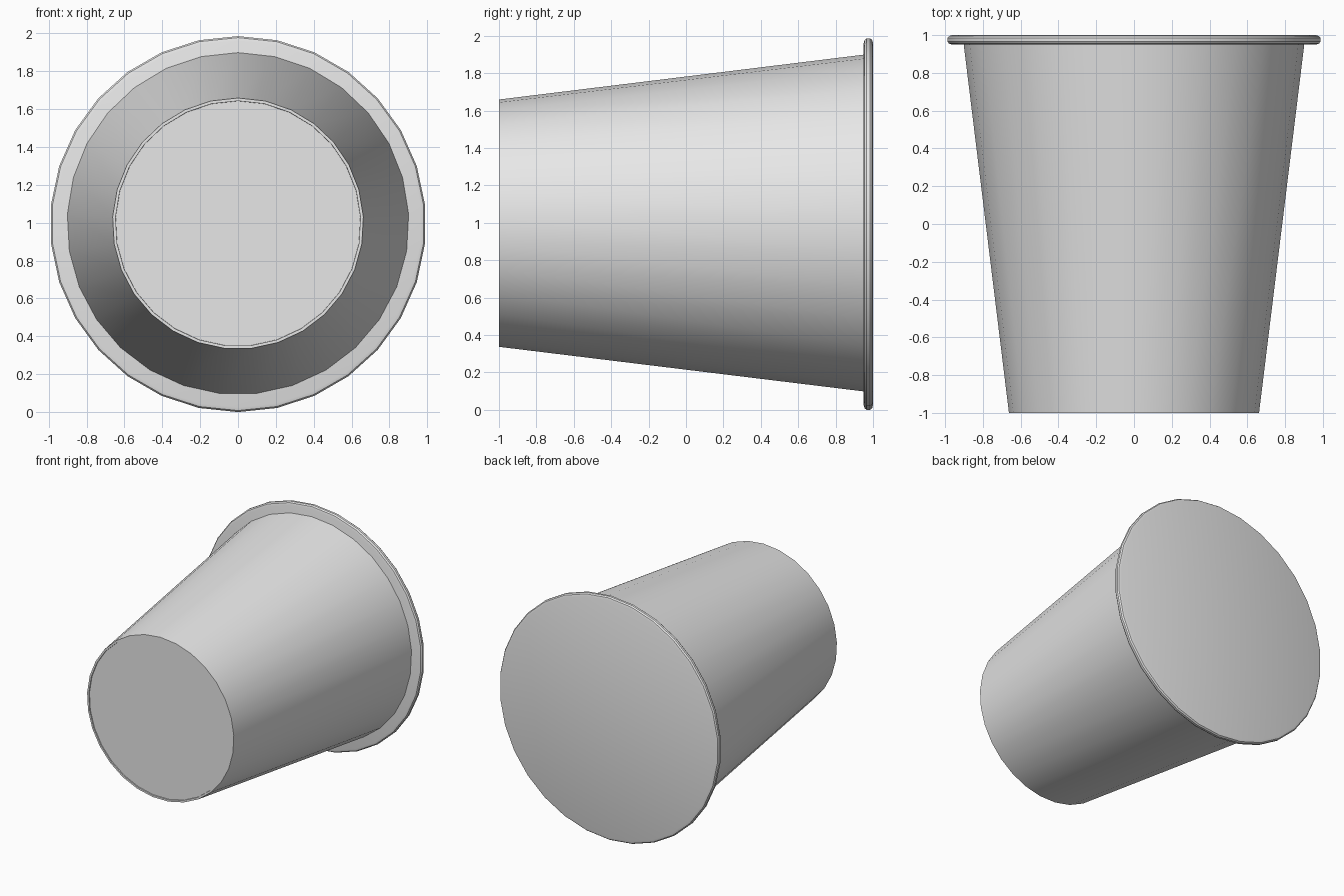
import bpy
import bmesh
from math import sin, cos, tau, radians

cube = bpy.data.objects.get("Cube")
if cube:
    bpy.data.objects.remove(cube, do_unlink=True)

grey = bpy.data.materials.new("light grey")
grey.use_nodes = True
colour = (0.8, 0.8, 0.8, 1)
grey.diffuse_color = colour
grey.node_tree.nodes["Principled BSDF"].inputs["Base Color"].default_value = colour


def turned_part(name, profile, sides, centre_z):
    """Turn a (radius, y) profile around the y axis and cap both ends."""
    bm = bmesh.new()
    rings = []
    for radius, y in profile:
        angles = [tau * i / sides for i in range(sides)]
        rings.append([bm.verts.new((radius * sin(a), y, radius * cos(a)))
                      for a in angles])
    for ring, following in zip(rings, rings[1:]):
        for i in range(sides):
            j = (i + 1) % sides
            bm.faces.new((ring[i], ring[j], following[j], following[i]))
    bm.faces.new(rings[0])
    bm.faces.new(rings[-1])
    bmesh.ops.recalc_face_normals(bm, faces=bm.faces)
    mesh = bpy.data.meshes.new(name)
    bm.to_mesh(mesh)
    bm.free()
    mesh.materials.append(grey)
    part = bpy.data.objects.new(name, mesh)
    part.location.z = centre_z
    bpy.context.collection.objects.link(part)
    bpy.ops.object.select_all(action="DESELECT")
    part.select_set(True)
    bpy.context.view_layer.objects.active = part
    bpy.ops.object.shade_smooth_by_angle(angle=radians(30))
    return part


# Tapered cup wall with a shallow recessed base at the narrow end
turned_part("cup_body",
            [(0.647, -0.992), (0.648, -1.0), (0.663, -1.0), (0.904, 0.96)],
            29, 0.996)

# Flat lid with a bevelled edge at the wide end
turned_part("lid_rim",
            [(0.968, 0.95), (0.985, 0.955), (0.993, 0.966),
             (0.993, 0.984), (0.985, 0.995), (0.968, 1.0)],
            30, 0.993)
